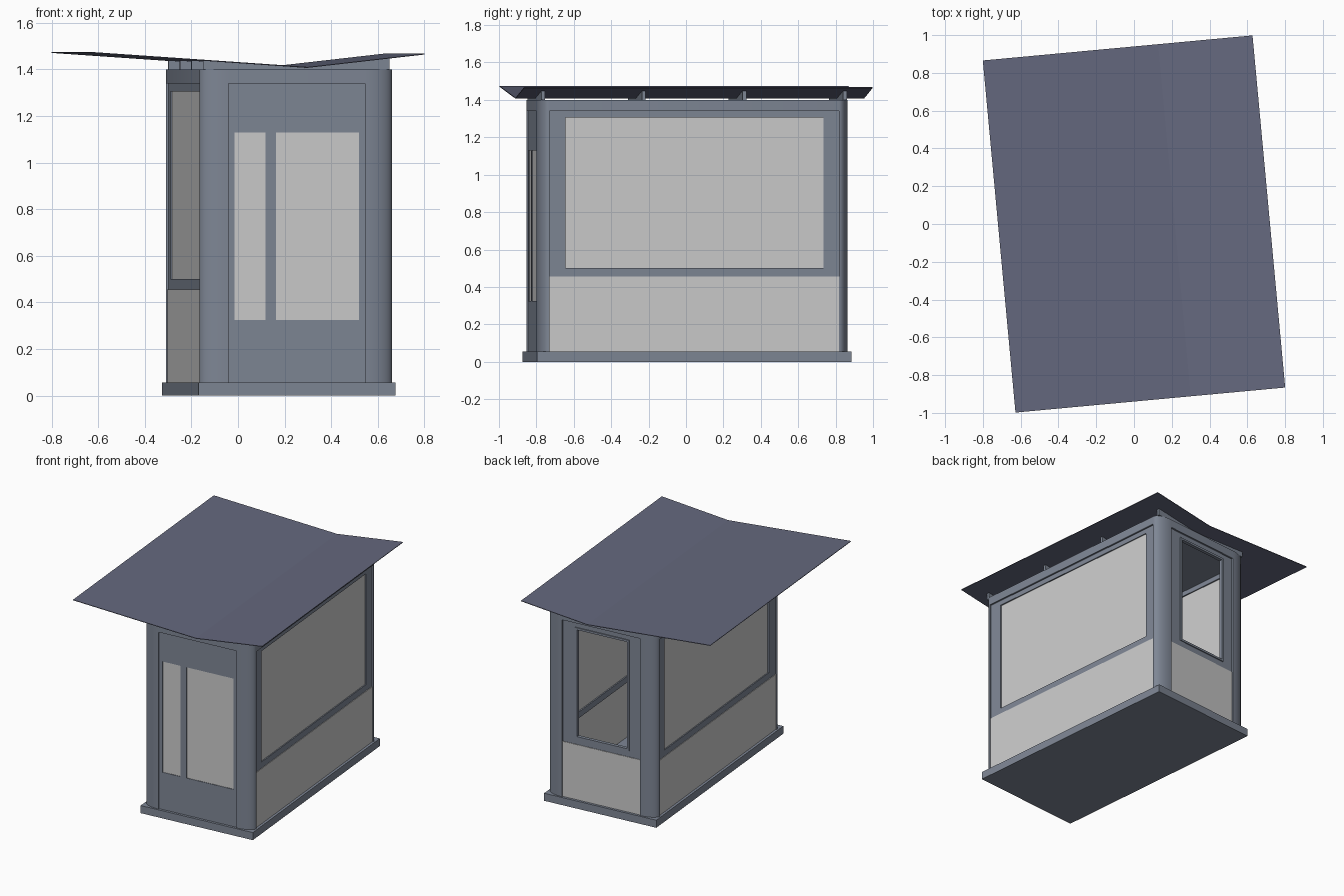
import bpy, bmesh, math
from mathutils import Vector

if "Cube" in bpy.data.objects:
    bpy.data.objects.remove(bpy.data.objects["Cube"])

TURN = math.radians(5.3)          # whole booth is turned slightly about z
U0, U1, V0, V1 = -0.24, 0.59, -0.845, 0.823   # body outline
RU, RV = 0.12, 0.056              # elliptical corner radii
Z0, ZH, ZT = 0.055, 1.34, 1.40    # floor, header bottom, header top


def mat(name, col):
    m = bpy.data.materials.new(name)
    m.diffuse_color = (*col, 1)
    m.use_nodes = True
    m.node_tree.nodes["Principled BSDF"].inputs["Base Color"].default_value = m.diffuse_color
    return m


BODY = mat("slate_body", (0.21, 0.24, 0.30))
ROOF = mat("roof_blue", (0.13, 0.14, 0.21))


def finish(bm, name, material=None, smooth=False):
    bmesh.ops.recalc_face_normals(bm, faces=bm.faces)
    me = bpy.data.meshes.new(name)
    bm.to_mesh(me)
    bm.free()
    ob = bpy.data.objects.new(name, me)
    bpy.context.collection.objects.link(ob)
    ob.rotation_euler.z = TURN
    if material:
        me.materials.append(material)
    if smooth:
        bpy.ops.object.select_all(action='DESELECT')
        ob.select_set(True)
        bpy.context.view_layer.objects.active = ob
        bpy.ops.object.shade_smooth_by_angle(angle=math.radians(35))
    return ob


def boxes(name, specs, material=None):
    """One object made from (u0, u1, v0, v1, z0, z1) boxes."""
    bm = bmesh.new()
    for a, b, c, d, e, f in specs:
        vs = bmesh.ops.create_cube(bm, size=1)["verts"]
        for v in vs:
            v.co = ((a + b) / 2 + v.co.x * (b - a),
                    (c + d) / 2 + v.co.y * (d - c),
                    (e + f) / 2 + v.co.z * (f - e))
    return finish(bm, name, material)


def prism(name, pts, offset, material=None, smooth=False):
    """Closed outline swept along an offset vector."""
    bm = bmesh.new()
    face = bm.faces.new([bm.verts.new(p) for p in pts])
    ext = bmesh.ops.extrude_face_region(bm, geom=[face])["geom"]
    bmesh.ops.translate(bm, vec=Vector(offset),
                        verts=[g for g in ext if isinstance(g, bmesh.types.BMVert)])
    return finish(bm, name, material, smooth)


def arc(su, sv, z):
    """Quarter-ellipse corner, from the side wall round to the end wall."""
    cu = (U1 - RU) if su > 0 else (U0 + RU)
    cv = (V1 - RV) if sv > 0 else (V0 + RV)
    return [(cu + su * RU * math.cos(t), cv + sv * RV * math.sin(t), z)
            for t in (math.pi / 2 * i / 12 for i in range(13))]


def slab(axis, p, q, a0, a1, z0, z1):
    """Upright slab between depths p and q, running along u or v."""
    p, q = min(p, q), max(p, q)
    return (a0, a1, p, q, z0, z1) if axis == 'u' else (p, q, a0, a1, z0, z1)


def window_wall(name, axis, out, inn, a0, a1, z0, z1, holes, hz0, hz1):
    """Wall panel with rectangular openings that share one height."""
    s = [slab(axis, out, inn, a0, a1, z0, hz0), slab(axis, out, inn, a0, a1, hz1, z1)]
    edges = [a0] + [e for h in holes for e in h] + [a1]
    for i in range(0, len(edges), 2):
        s.append(slab(axis, out, inn, edges[i], edges[i + 1], hz0, hz1))
    boxes(name, s, BODY)


# Base plinth
boxes("base", [(-0.25, 0.60, -0.855, 0.833, 0, Z0)], BODY)

# Rounded corner posts
for su, un in ((-1, "left"), (1, "right")):
    for sv, vn in ((-1, "front"), (1, "back")):
        pts = arc(su, sv, Z0)
        iu, iv = pts[-1][0], pts[0][1]
        tu = pts[0][0] - su * 0.04
        tv = pts[-1][1] - sv * 0.03
        pts += [(iu, tv, Z0), (tu, tv, Z0), (tu, iv, Z0)]
        prism(f"{vn}_{un}_post", pts, (0, 0, ZH - Z0), BODY, True)

# Header and ceiling, following the rounded outline
outline = (arc(1, 1, ZH) + arc(-1, 1, ZH)[::-1]
           + arc(-1, -1, ZH) + arc(1, -1, ZH)[::-1])
prism("header", outline, (0, 0, ZT - ZH), BODY, True)

# Long side walls: lower panel, window frame and pane
pa, pb = V0 + RV, V1 - RV
for name, face, s in (("left", U0, 1), ("right", U1, -1)):
    boxes(f"{name}_lower_panel",
          [slab('v', face + s * 0.008, face + s * 0.03, pa, pb, Z0, 0.455)])
    window_wall(f"{name}_window_frame", 'v', face + s * 0.012, face + s * 0.035,
                pa, pb, 0.455, ZH, [(-0.70, 0.685)], 0.50, 1.305)
    boxes(f"{name}_pane", [slab('v', face + s * 0.02, face + s * 0.026,
                                -0.70, 0.685, 0.50, 1.305)])

# Front door with two panes
ua, ub = U0 + RU, U1 - RU
front_holes = [(-0.093, 0.042), (0.087, 0.444)]
window_wall("front_door", 'u', V0 + 0.008, V0 + 0.03, ua, ub, Z0, ZH,
            front_holes, 0.325, 1.13)
for i, (a, b) in enumerate(front_holes):
    boxes(f"front_pane_{i + 1}", [slab('u', V0 + 0.012, V0 + 0.02, a, b, 0.325, 1.13)])

# Back wall: lower panel and open window with a rim
boxes("back_lower_panel", [slab('u', V1 - 0.008, V1 - 0.03, ua, ub, Z0, 0.455)])
window_wall("back_window_frame", 'u', V1 - 0.012, V1 - 0.035, ua, ub, 0.455, ZH,
            [(-0.035, 0.375)], 0.50, 1.305)
window_wall("back_window_rim", 'u', V1 - 0.005, V1 - 0.03, -0.035, 0.375, 0.50, 1.305,
            [(-0.02, 0.36)], 0.515, 1.29)

# Roof ribs standing on the header
for i in range(4):
    v = -0.82 + 0.54 * i
    rib = [(-0.227, ZT), (0.577, ZT), (0.577, 1.449), (0.215, 1.407), (-0.227, 1.438)]
    prism(f"roof_rib_{i + 1}", [(u, v - 0.01, z) for u, z in rib], (0, 0.02, 0), BODY)

# Thin butterfly roof
prof = [(-0.717, 1.475), (0.215, 1.411), (0.717, 1.468)]
prof += [(u, z - 0.004) for u, z in reversed(prof)]
prism("roof", [(u, -0.936, z) for u, z in prof], (0, 1.872, 0), ROOF)
